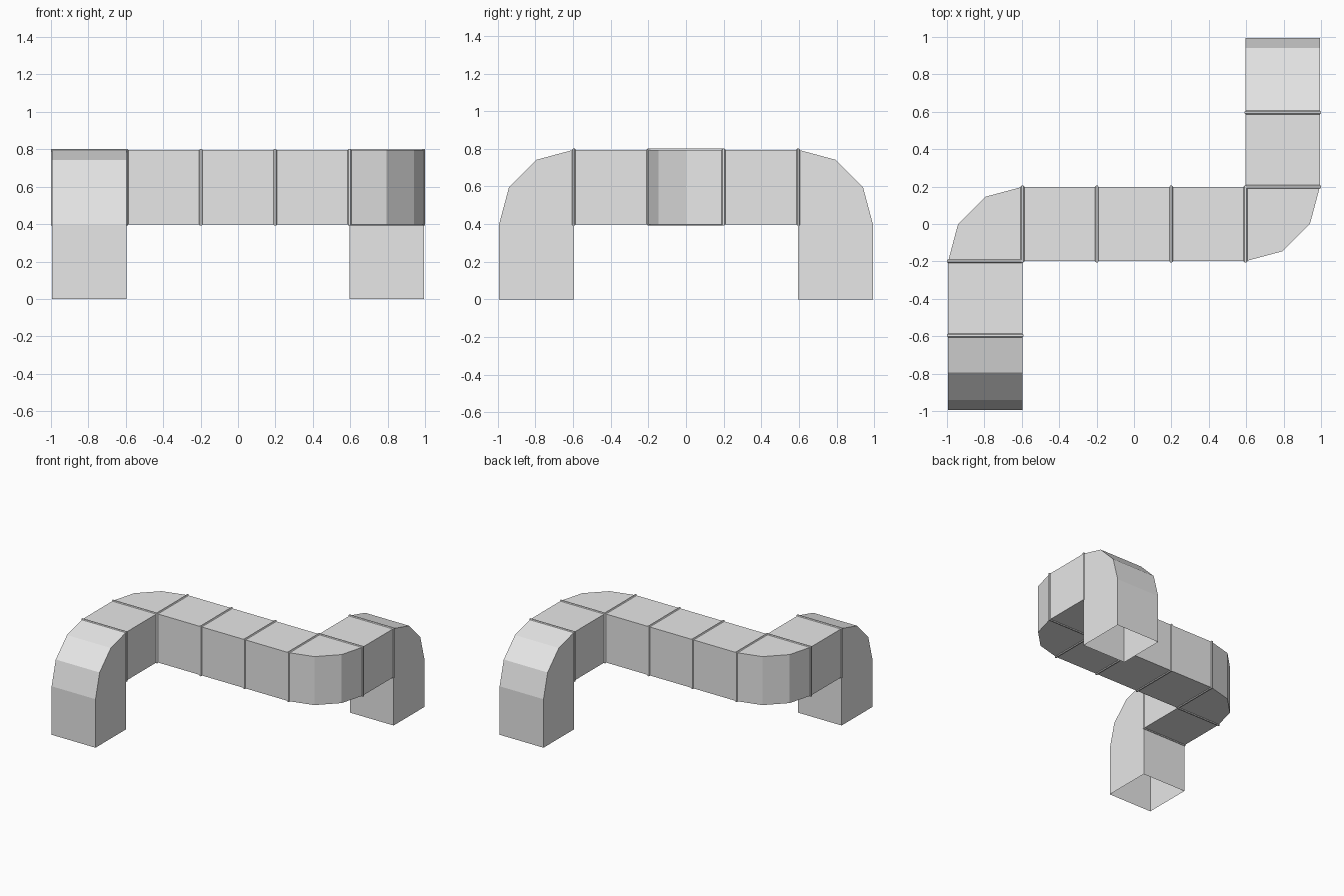
import bpy, bmesh, math
from mathutils import Vector

cube = bpy.data.objects.get("Cube")
if cube:
    bpy.data.objects.remove(cube, do_unlink=True)

W = 0.3975           # duct width, also the length of one section
H = W / 2
MID = 1.5 * W        # height of the horizontal run's centre line
X, Y, Z = Vector((1, 0, 0)), Vector((0, 1, 0)), Vector((0, 0, 1))

metal = bpy.data.materials.new("galvanised_grey")
metal.use_nodes = True
metal.diffuse_color = (0.8, 0.8, 0.8, 1)
metal.node_tree.nodes["Principled BSDF"].inputs["Base Color"].default_value = (0.8, 0.8, 0.8, 1)


def finish(name, bm):
    bmesh.ops.recalc_face_normals(bm, faces=bm.faces)
    mesh = bpy.data.meshes.new(name)
    bm.to_mesh(mesh)
    bm.free()
    mesh.materials.append(metal)
    obj = bpy.data.objects.new(name, mesh)
    bpy.context.collection.objects.link(obj)


def square_tube(name, centre, axis, stations):
    """Open square tube through (offset along axis, half width) stations."""
    u, v = [a for a in (X, Y, Z) if abs(a.dot(axis)) < 0.5]
    bm = bmesh.new()
    rings = [[bm.verts.new(centre + axis * t + u * (a * h) + v * (b * h))
              for a, b in ((-1, -1), (1, -1), (1, 1), (-1, 1))] for t, h in stations]
    for r, q in zip(rings, rings[1:]):
        for i in range(4):
            j = (i + 1) % 4
            bm.faces.new((r[i], r[j], q[j], q[i]))
    finish(name, bm)


def straight(name, centre, axis, length=W):
    square_tube(name, centre, axis, [(-length / 2, H), (length / 2, H)])


def seam(name, centre, axis):
    square_tube(name, centre, axis,
                [(-0.01, H), (-0.005, H + 0.006), (0.005, H + 0.006), (0.01, H)])


def elbow(name, pivot, u, v, steps=3):
    """Quarter turn around a sharp inner corner, faceted on the outside."""
    axis = u.cross(v)
    bm = bmesh.new()
    sides = []
    for s in (-H, H):
        corner = bm.verts.new(pivot + axis * s)
        arc = []
        for i in range(steps + 1):
            a = math.pi / 2 * i / steps
            arc.append(bm.verts.new(pivot + axis * s + (u * math.cos(a) + v * math.sin(a)) * W))
        bm.faces.new([corner] + arc)
        sides.append(arc)
    p, q = sides
    for i in range(steps):
        bm.faces.new((p[i], p[i + 1], q[i + 1], q[i]))
    finish(name, bm)


# Two matching ends, each turned half a circle from the other
for end, s in (("front", 1), ("back", -1)):
    def at(x, y, z):
        return Vector((s * x * W, s * y * W, z * W))
    straight(end + "_leg", at(-2, -2, 0.5), Z)
    elbow(end + "_down_elbow", at(-2, -1.5, 1), Y * -s, Z)
    seam(end + "_down_elbow_seam", at(-2, -1.5, 1.5), Y)
    straight(end + "_arm", at(-2, -1, 1.5), Y)
    seam(end + "_arm_seam", at(-2, -0.5, 1.5), Y)
    elbow(end + "_side_elbow", at(-1.5, -0.5, 1.5), X * -s, Y * s)

# Middle run of three sections with seams between them
for i, part in enumerate(("right", "centre", "left")):
    straight(part + "_section", Vector(((i - 1) * W, 0, MID)), X)
for i in range(4):
    seam("run_seam_" + str(i + 1), Vector(((i - 1.5) * W, 0, MID)), X)
